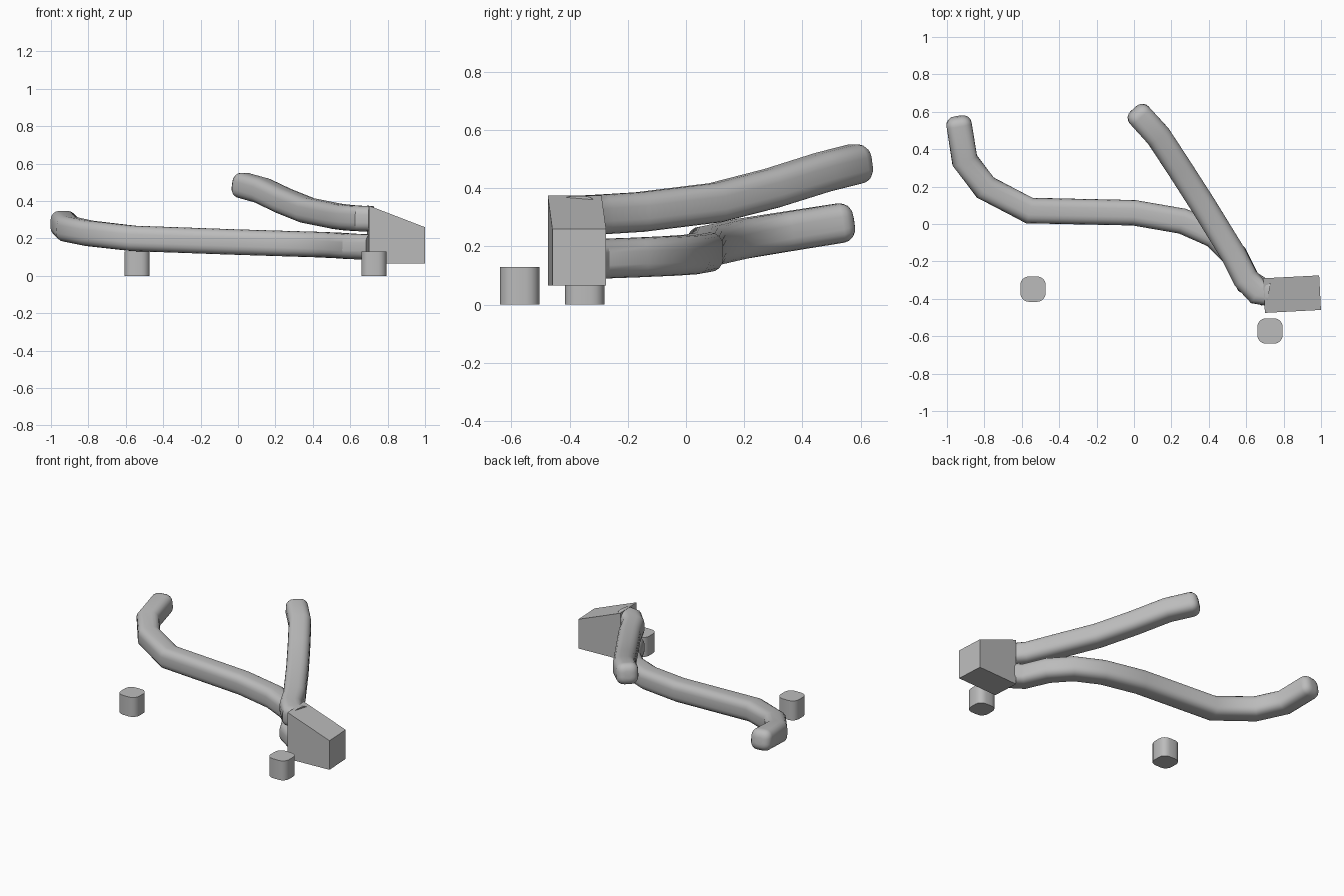
import bpy, bmesh, math
from mathutils import Vector

cube = bpy.data.objects.get("Cube")
if cube:
    bpy.data.objects.remove(cube, do_unlink=True)

grey = bpy.data.materials.new("plain grey")
grey.use_nodes = True
colour = (0.5, 0.5, 0.5, 1)
grey.diffuse_color = colour
grey.node_tree.nodes["Principled BSDF"].inputs["Base Color"].default_value = colour

HALF, ROUND, STEPS = 0.068, 0.046, 4


def finish(name, bm, smooth):
    bmesh.ops.recalc_face_normals(bm, faces=bm.faces)
    mesh = bpy.data.meshes.new(name)
    bm.to_mesh(mesh)
    bm.free()
    mesh.materials.append(grey)
    obj = bpy.data.objects.new(name, mesh)
    bpy.context.collection.objects.link(obj)
    if smooth:
        bpy.ops.object.select_all(action='DESELECT')
        obj.select_set(True)
        bpy.context.view_layer.objects.active = obj
        bpy.ops.object.shade_smooth_by_angle(angle=math.radians(30))
    return obj


def rounded_square():
    pts = []
    for corner in range(4):
        mid = math.radians(45 + 90 * corner)
        cx = math.copysign(HALF - ROUND, math.cos(mid))
        cy = math.copysign(HALF - ROUND, math.sin(mid))
        for i in range(STEPS + 1):
            a = math.radians(90 * (corner + i / STEPS))
            pts.append((cx + ROUND * math.cos(a), cy + ROUND * math.sin(a)))
    return pts


def loft(name, rings):
    bm = bmesh.new()
    loops = [[bm.verts.new(p) for p in ring] for ring in rings]
    for a, b in zip(loops, loops[1:]):
        for i in range(len(a)):
            j = (i + 1) % len(a)
            bm.faces.new((a[i], a[j], b[j], b[i]))
    bm.faces.new(loops[0])
    bm.faces.new(loops[-1])
    return finish(name, bm, True)


def tube(name, points):
    """Sweep the rounded square with mitred bends and round the far tip."""
    path = [Vector(p) for p in points]
    dirs = [(b - a).normalized() for a, b in zip(path, path[1:])]
    profile = rounded_square()

    def ring(centre, before, after, scale=1):
        tangent = (before + after).normalized()
        side = tangent.cross(Vector((0, 0, 1))).normalized()
        up = side.cross(tangent)
        miter = 1 / max(0.5, tangent.dot(after))
        return [centre + side * x * scale * miter + up * y * scale for x, y in profile]

    rings = [ring(path[0], dirs[0], dirs[0])]
    rings += [ring(p, a, b) for p, a, b in zip(path[1:-1], dirs, dirs[1:])]
    end = dirs[-1]
    for i in range(STEPS + 1):
        t = math.radians(90 * i / STEPS)
        scale = 1 - ROUND * (1 - math.cos(t)) / HALF
        rings.append(ring(path[-1] + end * ROUND * math.sin(t), end, end, scale))
    return loft(name, rings)


# Two bent arms leaving the block
tube("lower_arm", [(0.72, -0.38, 0.155), (0.61, -0.31, 0.157), (0.54, -0.17, 0.162),
                   (0.43, -0.06, 0.167), (0.26, 0.015, 0.172), (0, 0.06, 0.18),
                   (-0.56, 0.072, 0.2), (-0.795, 0.195, 0.227),
                   (-0.905, 0.34, 0.25), (-0.935, 0.53, 0.28)])
tube("upper_arm", [(0.72, -0.37, 0.305), (0.66, -0.36, 0.306), (0.595, -0.29, 0.31),
                   (0.53, -0.16, 0.318), (0.37, 0.1, 0.35), (0.245, 0.295, 0.4),
                   (0.13, 0.47, 0.455), (0.03, 0.58, 0.483)])

# Feet
for name, x, y in (("left_foot", 0.727, -0.572), ("right_foot", -0.54, -0.348)):
    loft(name, [[(x + u, y + v, z) for u, v in rounded_square()] for z in (0, 0.13)])

# Sloping block, slightly turned
bm = bmesh.new()
bmesh.ops.create_cube(bm, size=1)
for v in bm.verts:
    high = 0.26 if v.co.x > 0 else 0.375
    x, y = v.co.x * 0.3, v.co.y * 0.185
    turn = math.radians(3)
    v.co = (0.845 + x * math.cos(turn) - y * math.sin(turn),
            -0.375 + x * math.sin(turn) + y * math.cos(turn),
            high if v.co.z > 0 else 0.065)
finish("sloping_block", bm, False)
